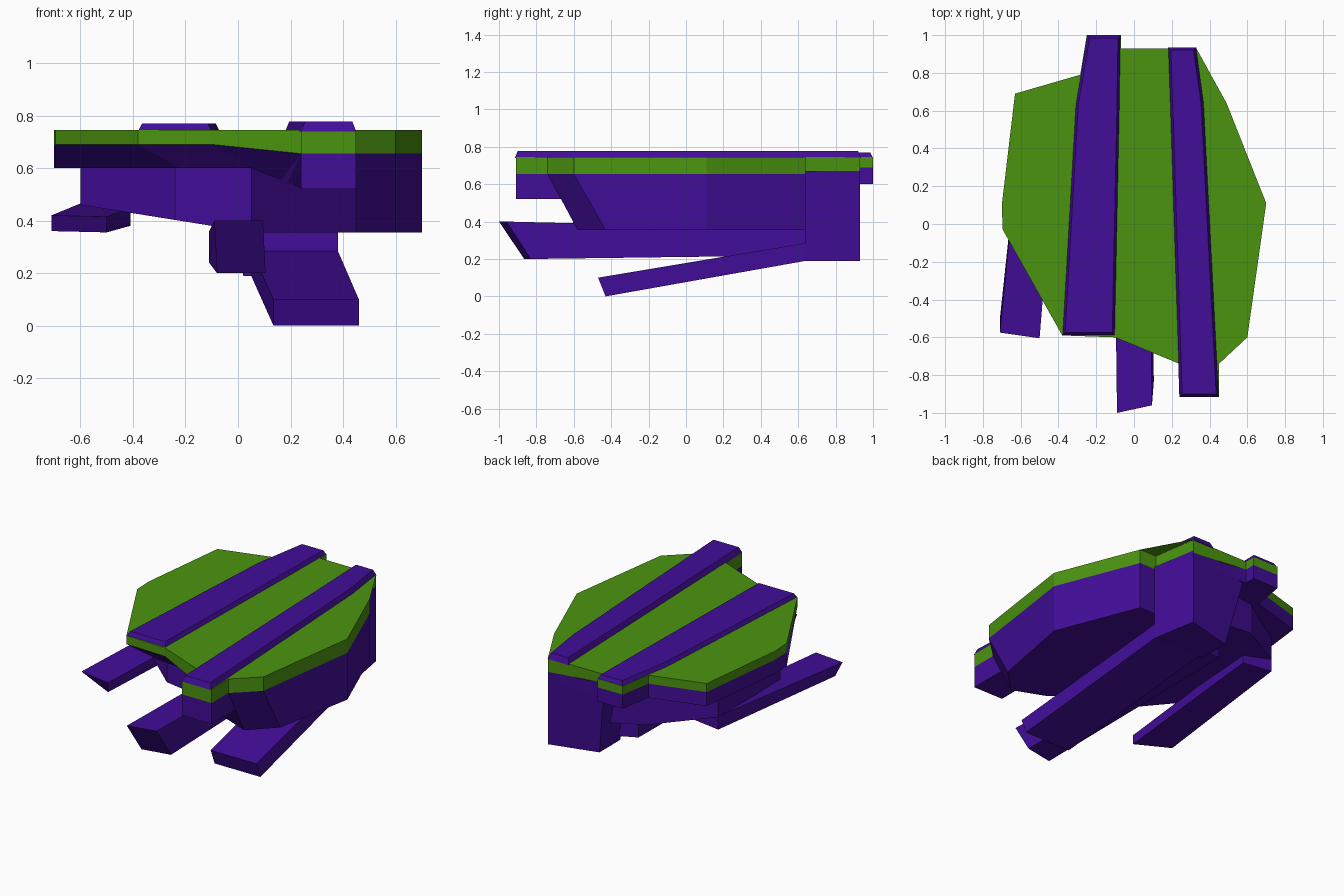
import bpy, bmesh

cube = bpy.data.objects.get("Cube")
if cube:
    bpy.data.objects.remove(cube, do_unlink=True)


def material(name, rgb):
    m = bpy.data.materials.new(name)
    m.use_nodes = True
    m.diffuse_color = (*rgb, 1)
    m.node_tree.nodes["Principled BSDF"].inputs["Base Color"].default_value = (*rgb, 1)
    return m


PURPLE = material("purple", (0.054, 0.004, 0.314))
GREEN = material("green", (0.071, 0.296, 0.005))


def loft(name, lower, upper, mat):
    """Solid between two matching rings of 3D points."""
    bm = bmesh.new()
    lo = [bm.verts.new(p) for p in lower]
    up = [bm.verts.new(p) for p in upper]
    bm.faces.new(lo[::-1])
    bm.faces.new(up)
    n = len(lo)
    for i in range(n):
        j = (i + 1) % n
        bm.faces.new((lo[i], lo[j], up[j], up[i]))
    # flat caps: split slanted polygons cleanly
    bmesh.ops.triangulate(bm, faces=[f for f in bm.faces if len(f.verts) > 4])
    bmesh.ops.recalc_face_normals(bm, faces=bm.faces[:])
    mesh = bpy.data.meshes.new(name)
    bm.to_mesh(mesh)
    bm.free()
    mesh.materials.append(mat)
    obj = bpy.data.objects.new(name, mesh)
    bpy.context.collection.objects.link(obj)
    return obj


def at(ring, z):
    """Lift a 2D ring to a height, either fixed or depending on x."""
    return [(x, y, z(x) if callable(z) else z) for x, y in ring]


def seam(x):
    """Height of the line between green and purple."""
    t = min(max((x + 0.04) / 0.28, 0), 1)
    return 0.69 - 0.035 * t


# Green deck
right_edge = [(0.24, -0.74), (0.24, -0.91), (0.45, -0.91), (0.45, -0.74), (0.60, -0.60),
              (0.70, 0.11), (0.49, 0.64), (0.37, 0.64), (0.33, 0.93)]
left_edge = [(-0.07, 0.93), (-0.07, 1.0), (-0.25, 1.0), (-0.285, 0.79), (-0.63, 0.69),
             (-0.70, 0.10), (-0.695, -0.03), (-0.38, -0.59), (-0.10, -0.60)]
deck = right_edge + left_edge
loft("deck", at(deck, seam), at(deck, 0.745), GREEN)

# Shallow purple plate under the left half, undercut at the front
plate_low = at(left_edge[:-2], 0.60) + [(-0.22, -0.50, 0.60), (0.05, -0.53, 0.60),
                                        (0.25, -0.65, 0.52), (0.25, 0.93, 0.60)]
plate_top = left_edge + [(0.24, -0.74), (0.25, 0.93)]
loft("left_plate", plate_low, at(plate_top, seam), PURPLE)

# Deep hull on the right half, raked at the front
hull_top = [(0.05, -0.53), (0.24, -0.74), (0.45, -0.74)] + right_edge[4:7] + [(0.05, 0.64)]
hull_low = [(0.05, -0.36), (0.25, -0.50), (0.45, -0.58), (0.60, -0.43)] + hull_top[4:]
loft("right_hull", at(hull_low, 0.355), at(hull_top, seam), PURPLE)

# Recessed belly under the left plate
belly = [(-0.60, -0.10), (-0.24, -0.38), (0.06, -0.36), (0.06, 0.80), (-0.25, 0.76), (-0.60, 0.53)]
loft("left_belly", at(belly, lambda x: 0.46 - 0.16 * (x + 0.60)), at(belly, 0.61), PURPLE)

# Block under the front end of the right rail
nose = [(0.24, -0.91), (0.45, -0.91), (0.45, -0.55), (0.24, -0.55)]
loft("nose_block", at(nose, 0.52), at(nose, 0.655), PURPLE)

# Deep block at the back
loft("rear_block",
     at([(0.38, 0.64), (0.33, 0.93), (0.02, 0.85), (0.02, 0.64)], 0.19),
     at([(0.38, 0.64), (0.33, 0.93), (-0.07, 0.93), (-0.07, 0.64)], 0.67), PURPLE)


# Rails with chamfered edges
def rail(name, left, right, top):
    ring = left + right[::-1]
    c = 0.015
    ends = (left[0][1], left[-1][1])
    inner = []
    for i, (x, y) in enumerate(ring):
        dx = c if i < len(left) else -c
        dy = c if y == ends[0] else -c if y == ends[1] else 0
        inner.append((x + dx, y + dy))
    loft(name, at(ring, 0.74), at(inner, top), PURPLE)


rail("left_rail", [(-0.38, -0.59), (-0.31, 0.63), (-0.25, 1.0)],
     [(-0.10, -0.59), (-0.075, 0.63), (-0.07, 1.0)], 0.77)
rail("right_rail", [(0.24, -0.915), (0.19, 0.64), (0.18, 0.935)],
     [(0.45, -0.915), (0.37, 0.64), (0.33, 0.935)], 0.777)

# Three prongs reaching forward: front ring then back ring
loft("left_prong",
     [(-0.71, -0.50, 0.36), (-0.50, -0.605, 0.355), (-0.50, -0.605, 0.415), (-0.71, -0.575, 0.42)],
     [(-0.60, 0.53, 0.38), (-0.41, 0.50, 0.38), (-0.41, 0.50, 0.45), (-0.60, 0.53, 0.465)], PURPLE)
loft("middle_prong",
     [(-0.08, -0.865, 0.20), (0.105, -0.83, 0.20), (0.095, -0.96, 0.40), (-0.09, -1.0, 0.40)],
     [(-0.11, 0.64, 0.24), (0.08, 0.68, 0.22), (0.08, 0.68, 0.36), (-0.11, 0.64, 0.36)], PURPLE)
loft("right_prong",
     [(0.135, -0.43, 0.0), (0.46, -0.43, 0.0), (0.46, -0.47, 0.10), (0.135, -0.47, 0.10)],
     [(0.05, 0.64, 0.19), (0.38, 0.64, 0.19), (0.38, 0.64, 0.285), (0.05, 0.64, 0.285)], PURPLE)
